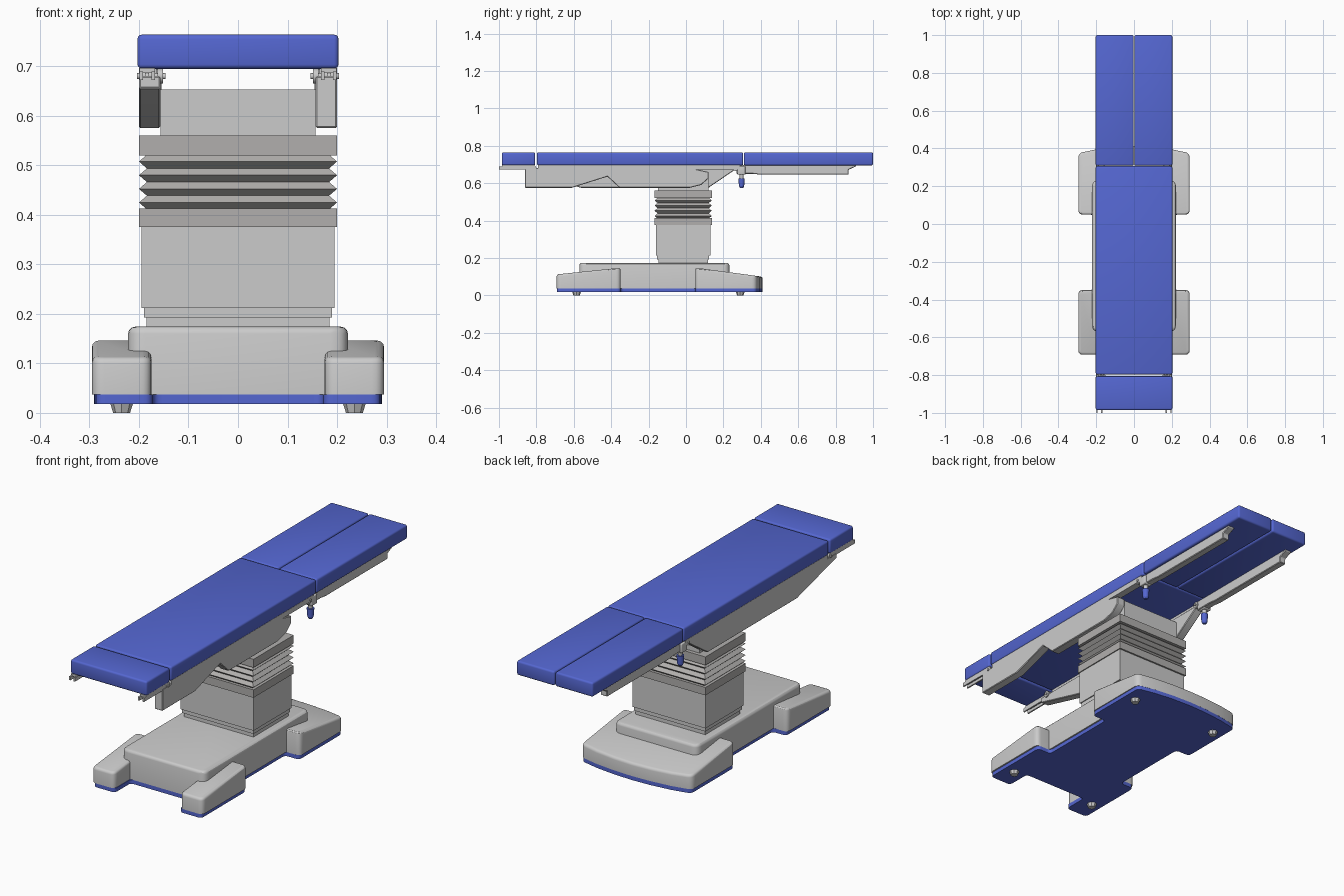
import bpy, bmesh, math
from mathutils import Vector

if "Cube" in bpy.data.objects:
    bpy.data.objects.remove(bpy.data.objects["Cube"])


def material(name, rgb):
    m = bpy.data.materials.new(name)
    m.diffuse_color = (*rgb, 1)
    m.use_nodes = True
    m.node_tree.nodes["Principled BSDF"].inputs["Base Color"].default_value = m.diffuse_color
    return m


BLUE = material("blue", (0.09, 0.135, 0.64))
RUBBER = material("warm_grey", (0.44, 0.43, 0.42))


def finish(name, bm, mat=None):
    bmesh.ops.recalc_face_normals(bm, faces=bm.faces)
    me = bpy.data.meshes.new(name)
    bm.to_mesh(me)
    bm.free()
    ob = bpy.data.objects.new(name, me)
    bpy.context.collection.objects.link(ob)
    if mat:
        me.materials.append(mat)
    return ob


def rounded(pts, r, n=5):
    """Round the clear corners of a closed 2D outline."""
    out = []
    for i, p in enumerate(pts):
        p, a, b = Vector(p), Vector(pts[i - 1]), Vector(pts[(i + 1) % len(pts)])
        da, db = (a - p).normalized(), (b - p).normalized()
        if da.angle(db) > math.radians(150):
            out.append(tuple(p))
            continue
        s, e = p + da * r, p + db * r
        for k in range(n + 1):
            t = k / n
            out.append(tuple(s * (1 - t) ** 2 + p * 2 * t * (1 - t) + e * t * t))
    return out


def rect(x0, x1, y0, y1):
    return [(x0, y0), (x1, y0), (x1, y1), (x0, y1)]


def prism(name, pts, lo, hi, axis='z', bevel=0, top_only=False, mat=None, segs=3):
    """Extrude an outline along z (hi may depend on y) or a (y, z) outline along x."""
    bm = bmesh.new()
    if axis == 'z':
        f = hi if callable(hi) else (lambda y: hi)
        bot = [bm.verts.new((x, y, lo)) for x, y in pts]
        top = [bm.verts.new((x, y, f(y))) for x, y in pts]
    else:
        bot = [bm.verts.new((lo, y, z)) for y, z in pts]
        top = [bm.verts.new((hi, y, z)) for y, z in pts]
    n = len(pts)
    bm.faces.new(bot[::-1])
    bm.faces.new(top)
    for i in range(n):
        j = (i + 1) % n
        bm.faces.new((bot[i], bot[j], top[j], top[i]))
    bmesh.ops.recalc_face_normals(bm, faces=bm.faces)
    if bevel:
        tops = set(top)
        edges = [e for e in bm.edges if e.calc_face_angle() > 0.55
                 and (not top_only or all(v in tops for v in e.verts))]
        bmesh.ops.bevel(bm, geom=edges, offset=bevel, segments=segs, profile=0.5, affect='EDGES')
    return finish(name, bm, mat)


def box(name, x0, x1, y0, y1, z0, z1, **kw):
    return prism(name, rect(x0, x1, y0, y1), z0, z1, **kw)


def stack(name, rings, mat=None):
    """Loft rectangles (half width x, y front, y back, z) upward."""
    bm = bmesh.new()
    loops = [[bm.verts.new((x, y, z)) for x, y in rect(-w, w, y0, y1)] for w, y0, y1, z in rings]
    for a, b in zip(loops, loops[1:]):
        for i in range(4):
            j = (i + 1) % 4
            bm.faces.new((a[i], a[j], b[j], b[i]))
    bm.faces.new(loops[0][::-1])
    bm.faces.new(loops[-1])
    return finish(name, bm, mat)


def cyl(name, loc, r0, r1, depth, axis='z', mat=None, n=20):
    bpy.ops.mesh.primitive_cone_add(vertices=n, radius1=r0, radius2=r1, depth=depth, location=loc,
                                    rotation=(0, math.pi / 2 if axis == 'x' else 0, 0))
    ob = bpy.context.object
    ob.name = name
    if mat:
        ob.data.materials.append(mat)
    return ob


# Mattress sections
for nm, x0, x1, y0, y1 in [("head_cushion", -.203, .203, -.985, -.806),
                           ("main_cushion", -.203, .203, -.797, .306),
                           ("left_leg_cushion", -.203, -.002, .309, 1.0),
                           ("right_leg_cushion", .002, .203, .309, 1.0)]:
    box(nm, x0, x1, y0, y1, .695, .764, bevel=.009, mat=BLUE)

# Base: blue sole with side and front notches, curved back end
back = [(.295, .05), (.295, .375), (.2, .395), (.1, .406)]
half = [(.175, -.57), (.175, -.69), (.292, -.69), (.292, -.35), (.218, -.35), (.218, .05)] + back
mirrored = [(-x, y) for x, y in reversed(half)]
prism("base_sole", [(x * .985, y) for x, y in rounded(half + [(0, .41)] + mirrored, .02)],
      .018, .037, mat=BLUE)
# Base covers
prism("base_body", rounded(rect(-.222, .222, -.57, .232), .035), .037, .174, bevel=.014, top_only=True)
prism("base_back_cover", rounded(back + [(0, .41)] + [(-x, y) for x, y in reversed(back)], .025),
      .037, lambda y: .148 - (y - .05) * .135, bevel=.012, top_only=True)
for s, side in ((-1, "left"), (1, "right")):
    prism(side + "_front_foot", rounded(rect(*sorted((s * .175, s * .295)), -.692, -.35), .025),
          .037, lambda y: .112 + (y + .69) * .105, bevel=.012, top_only=True)
    # Casters
    for y, end in ((-.585, "front"), (.29, "back")):
        cyl(f"{side}_{end}_caster", (s * .235, y, .0125), .017, .025, .025, n=8)

# Lifting column
stack("column_lower", [(.185, -.147, .118, .17), (.185, -.147, .118, .193), (.19, -.154, .124, .193),
                       (.19, -.154, .124, .212), (.195, -.16, .13, .212), (.195, -.16, .13, .376)])
stack("lower_collar", [(.2, -.168, .138, .375), (.2, -.168, .138, .413)], RUBBER)
folds = []
for i in range(9):
    d = .016 if i % 2 == 0 else 0
    folds.append((.2 - d, -.168 + d, .138 - d, .411 + i * .0138))
stack("bellows", folds, RUBBER)
stack("upper_collar", [(.2, -.168, .138, .52), (.2, -.168, .138, .56)], RUBBER)
box("column_head", -.157, .157, -.15, .12, .56, .653)

# Side beams under the table top: the two sides differ
prism("right_beam", [(-.86, .68), (-.86, .575), (-.61, .575), (-.42, .635), (-.355, .575), (.02, .575),
                     (.08, .59), (.12, .625), (.12, .66), (.03, .68)], .157, .2, 'x', .003, segs=1)
prism("left_beam", [(-.86, .68), (-.86, .655), (-.56, .575), (.12, .575), (.26, .67), (.26, .68)],
      -.2, -.157, 'x', .003, segs=1)

for s, side in ((-1, "left"), (1, "right")):
    def across(a, b):
        return sorted((s * a, s * b))
    # Rails below each cushion
    box(side + "_main_rail", *across(.165, .2), -.79, .29, .672, .697)
    box(side + "_head_rail_outer", *across(.192, .199), -1.0, -.83, .672, .69)
    box(side + "_head_rail_inner", *across(.168, .175), -1.0, -.83, .672, .69)
    box(side + "_head_rail_web", *across(.168, .199), -.985, -.81, .686, .697)
    prism(side + "_leg_rail", [(.27, .697), (.27, .65), (.36, .65), (.4, .645), (.87, .645), (.87, .672),
                               (.91, .69), (.91, .697)], *across(.155, .19), axis='x', bevel=.003, segs=1)
    # Hinges
    for y, end in ((-.815, "head"), (.265, "leg")):
        for x in (.157, .175, .193):
            cyl(f"{side}_{end}_hinge", (s * x, y, .68), .015, .015, .012, 'x')
        cyl(f"{side}_{end}_hinge_pin", (s * .175, y, .68), .006, .006, .058, 'x')
    # Clamp with blue knob
    box(side + "_clamp", *across(.16, .2), .275, .318, .645, .69, bevel=.004)
    cyl(side + "_clamp_stem", (s * .178, .297, .635), .009, .012, .035)
    cyl(side + "_clamp_knob", (s * .178, .297, .605), .014, .017, .04, mat=BLUE)
    cyl(side + "_knob_tip", (s * .178, .297, .58), .009, .014, .01, mat=BLUE)

# Smooth the rounded edges, keep hard ones
bpy.ops.object.select_all(action='SELECT')
bpy.context.view_layer.objects.active = bpy.context.scene.objects[0]
bpy.ops.object.shade_smooth_by_angle(angle=math.radians(30))
